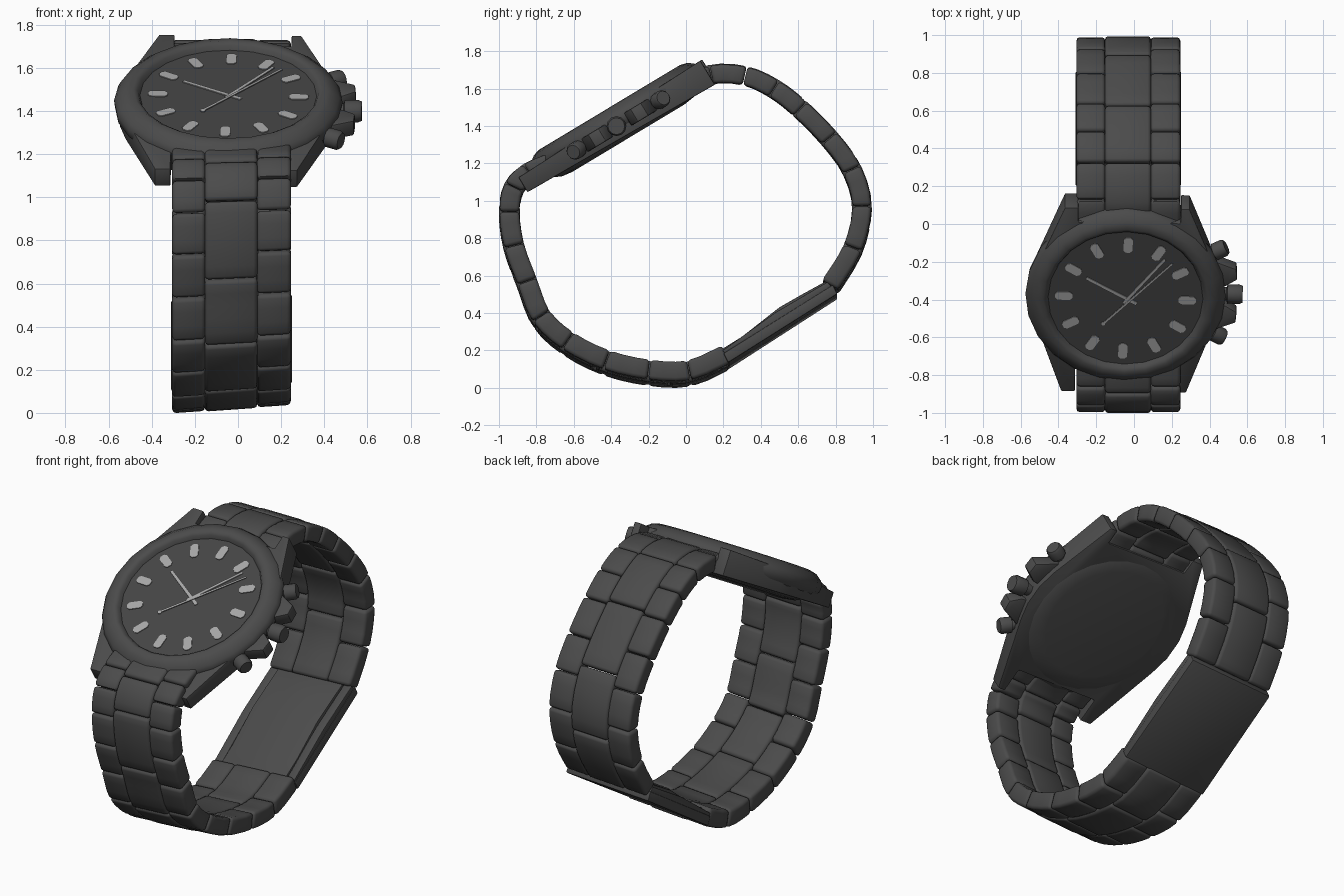
import bpy, bmesh, math
from mathutils import Matrix, Vector

if "Cube" in bpy.data.objects:
    bpy.data.objects.remove(bpy.data.objects["Cube"])


def material(name, v):
    m = bpy.data.materials.new(name)
    m.diffuse_color = (v, v, v, 1)
    m.use_nodes = True
    m.node_tree.nodes["Principled BSDF"].inputs["Base Color"].default_value = m.diffuse_color
    return m


STEEL = material("dark_steel", 0.07)
DIAL = material("dial_grey", 0.058)
PALE = material("pale_grey", 0.38)

# Tilted frame of the watch head: origin on the dial, local z out of the dial
HEAD = (Matrix.Translation((-0.045, -0.39, 1.47)) @ Matrix.Rotation(math.radians(31), 4, 'X')
        @ Matrix.Rotation(math.radians(-1), 4, 'Z'))
FACE = HEAD @ Matrix.Rotation(math.radians(-1.5), 4, 'Z')


def loft(name, rings, mat, frame=Matrix(), bevel=0.0, smooth=40):
    """Skin a list of equal rings, cap both ends, optionally round the sharp edges."""
    bm = bmesh.new()
    vs = [[bm.verts.new(frame @ Vector(p)) for p in ring] for ring in rings]
    n = len(vs[0])
    for a, b in zip(vs, vs[1:]):
        for i in range(n):
            j = (i + 1) % n
            bm.faces.new((a[i], a[j], b[j], b[i]))
    bm.faces.new(vs[0])
    bm.faces.new(vs[-1])
    bmesh.ops.recalc_face_normals(bm, faces=bm.faces)
    if bevel:
        sharp = [e for e in bm.edges if e.calc_face_angle(0) > 0.7]
        bmesh.ops.bevel(bm, geom=sharp, offset=bevel, segments=2, profile=0.5, affect='EDGES')
    me = bpy.data.meshes.new(name)
    bm.to_mesh(me)
    bm.free()
    me.materials.append(mat)
    ob = bpy.data.objects.new(name, me)
    bpy.context.collection.objects.link(ob)
    bpy.ops.object.select_all(action='DESELECT')
    ob.select_set(True)
    bpy.context.view_layer.objects.active = ob
    if smooth:
        bpy.ops.object.shade_smooth_by_angle(angle=math.radians(smooth))
    return ob


def lathe(name, profile, mat, frame, sides=24, smooth=40):
    rings = [[(r * math.cos(2 * math.pi * i / sides), r * math.sin(2 * math.pi * i / sides), h)
              for i in range(sides)] for r, h in profile]
    return loft(name, rings, mat, frame, smooth=smooth)


def prism(name, outline, lo, hi, mat, frame, bevel=0.0):
    return loft(name, [[(x, y, lo) for x, y in outline], [(x, y, hi) for x, y in outline]],
                mat, frame, bevel, 30)


# Round case with domed bezel ring and shallow back
lathe("case", [(0.35, -0.158), (0.41, -0.15), (0.48, -0.115), (0.525, -0.07), (0.53, -0.03),
               (0.515, -0.004), (0.48, 0.024), (0.44, 0.035), (0.42, 0.022), (0.408, -0.003)],
      STEEL, HEAD, smooth=60)
lathe("dial", [(0.412, -0.004), (0.412, 0.001)], DIAL, FACE, 32)

# Lug body: tangent outline with a notch for the strap at each end
arc = [(0.505 * math.cos(math.radians(a)), 0.505 * math.sin(math.radians(a))) for a in (-20, -7, 7, 20)]
half = [(0.33, -0.605)] + arc + [(0.33, 0.55)]
outline = ([(0.284, -0.46), (0.284, -0.605)] + half + [(0.284, 0.55), (0.284, 0.46), (-0.258, 0.46), (-0.258, 0.55)]
           + [(-x, y) for x, y in reversed(half)] + [(-0.258, -0.605), (-0.258, -0.46)])
loft("lug_body", [[(x, y, -0.14 - 0.02 * y) for x, y in outline],
                  [(x, y, -0.017 + 0.03 * y) for x, y in outline]], STEEL, HEAD, 0.006, 30)

# Hour markers
for k in range(12):
    f = FACE @ Matrix.Rotation(-k * math.pi / 6, 4, 'Z') @ Matrix.Translation((0, 0.327, 0))
    w, h, c = 0.024, 0.046, 0.013
    octagon = [(w, -h + c), (w, h - c), (w - c, h), (c - w, h), (-w, h - c), (-w, c - h), (c - w, -h), (w - c, -h)]
    prism(f"hour_marker_{k + 1}", octagon, 0.0, 0.006, PALE, f)


# Hands
def hand(name, a, b, width, z):
    a, b = Vector(a), Vector(b)
    d = (b - a).normalized()
    s = Vector((-d.y, d.x)) * width / 2
    prism(name, [a - s, b - s * 0.8, b + s * 0.8, a + s], z, z + 0.005, PALE, HEAD)


hand("hour_hand", (0.06, -0.035), (-0.21, 0.12), 0.02, 0.003)
hand("minute_hand", (-0.01, -0.03), (0.205, 0.245), 0.017, 0.007)
hand("second_hand", (-0.115, -0.155), (0.245, 0.222), 0.013, 0.011)
lathe("second_hand_counterweight", [(0.013, 0.011), (0.013, 0.016)], PALE,
      HEAD @ Matrix.Translation((-0.115, -0.155, 0)), 10)


# Crown and push buttons, each turned about an axis pointing out of the case side
def side_axis(angle):
    return (HEAD @ Matrix.Translation((0, 0, -0.07)) @ Matrix.Rotation(math.radians(angle), 4, 'Z')
            @ Matrix.Rotation(math.pi / 2, 4, 'Y'))


lathe("crown", [(0.036, 0.45), (0.036, 0.535), (0.05, 0.54), (0.053, 0.60), (0.045, 0.62)],
      STEEL, side_axis(-1), 12)
for side, tag in ((1, "upper"), (-1, "lower")):
    lathe(f"{tag}_push_button", [(0.03, 0.45), (0.03, 0.525), (0.046, 0.53), (0.046, 0.585), (0.038, 0.598)],
          STEEL, side_axis(28 * side), 12)
    guard = [(0.44, 0.05), (0.53, 0.06), (0.59, 0.10), (0.585, 0.165), (0.44, 0.225)]
    prism(f"{tag}_crown_guard", [(x, y * side) for x, y in guard], -0.11, -0.03, STEEL, HEAD, 0.008)

# Strap centre lines in (y, z): back arm and front arm, one point per side link joint
BACK = [(0.0, 1.60), (0.135, 1.672), (0.315, 1.665), (0.47, 1.595), (0.61, 1.485), (0.765, 1.325),
        (0.885, 1.155), (0.938, 0.955), (0.89, 0.73), (0.768, 0.525)]
FRONT = [(0.215, 0.145), (0.016, 0.058), (-0.198, 0.062), (-0.425, 0.115), (-0.632, 0.22), (-0.775, 0.355),
         (-0.85, 0.545), (-0.92, 0.74), (-0.945, 0.925), (-0.92, 1.06), (-0.84, 1.14), (-0.715, 1.195)]
# Longer centre links overlap the side joints like brickwork
CENTRE = {"back": [0, 0.6, 2, 3.9, 5.7, 7.4, 9], "front": [0, 1.5, 3.2, 4.85, 6.4, 8.3, 9.7, 11]}


def level(x, y, z):
    """The strap hangs slightly askew: its bottom rises to the right."""
    return (x, y, z + 0.07 * (x + 0.30) * (1 - z / 1.7))


def curve_point(path, t):
    i = max(0, min(int(t), len(path) - 2))
    u = t - i
    p = [Vector(path[max(0, min(k, len(path) - 1))]) for k in range(i - 1, i + 3)]
    return 0.5 * (2 * p[1] + (p[2] - p[0]) * u + (2 * p[0] - 5 * p[1] + 4 * p[2] - p[3]) * u ** 2
                  + (3 * p[1] - p[0] - 3 * p[2] + p[3]) * u ** 3)


def link(name, path, t0, t1, x0, x1, inner, outer):
    rings, steps = [], max(3, round(3 * (t1 - t0)))
    for k in range(steps + 1):
        t = t0 + 0.012 + (t1 - t0 - 0.024) * k / steps
        p = curve_point(path, t)
        d = (curve_point(path, t + 0.02) - curve_point(path, t - 0.02)).normalized()
        n = Vector((-d.y, d.x))
        a, b = p - n * inner, p + n * outer
        rings.append([level(x0, *a), level(x1, *a), level(x1, *b), level(x0, *b)])
    loft(name, rings, STEEL, bevel=0.018, smooth=50)


for tag, path, inner in (("back", BACK, 0.048), ("front", FRONT, 0.054)):
    for i in range(len(path) - 1):
        link(f"{tag}_left_link_{i + 1}", path, i, i + 1, -0.305, -0.152, inner, 0.052)
        link(f"{tag}_right_link_{i + 1}", path, i, i + 1, 0.088, 0.245, inner, 0.052)
    for i, (a, b) in enumerate(zip(CENTRE[tag], CENTRE[tag][1:])):
        link(f"{tag}_centre_link_{i + 1}", path, a, b, -0.154, 0.09, inner + 0.002, 0.056)


# Folding clasp: outer cover plate, inner folding blade and edge rails, extruded across the strap
def across(name, profile, x0, x1, bevel):
    loft(name, [[level(x, y, z) for y, z in profile] for x in (x0, x1)], STEEL, bevel=bevel, smooth=30)


across("clasp_cover", [(0.225, 0.098), (0.81, 0.475), (0.785, 0.525), (0.20, 0.15)], -0.31, 0.25, 0.008)
across("clasp_blade", [(0.21, 0.15), (0.77, 0.51), (0.745, 0.545), (0.62, 0.475), (0.50, 0.405), (0.30, 0.245),
                       (0.19, 0.175)], -0.25, 0.19, 0.006)
for name, x0, x1 in (("clasp_left_rail", -0.305, -0.252), ("clasp_right_rail", 0.192, 0.245)):
    across(name, [(0.21, 0.15), (0.78, 0.515), (0.755, 0.54), (0.48, 0.375), (0.195, 0.165)], x0, x1, 0.005)
